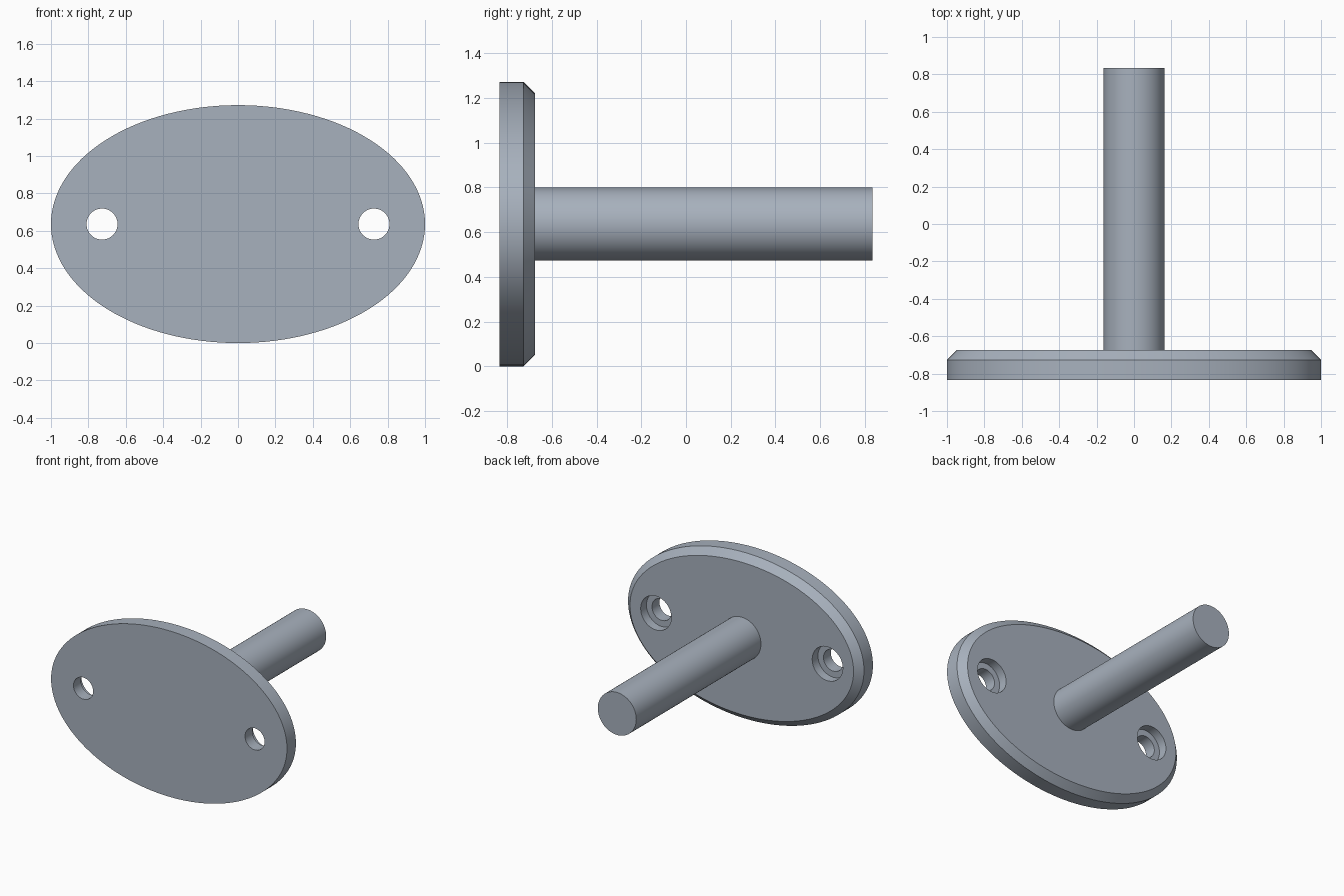
import bpy, bmesh, math

cube = bpy.data.objects.get("Cube")
if cube:
    bpy.data.objects.remove(cube, do_unlink=True)

CENTRE_Z = 0.636
FRONT, RIM, BACK, END = -0.835, -0.727, -0.675, 0.835

steel = bpy.data.materials.new("steel grey")
steel.use_nodes = True
colour = (0.39, 0.44, 0.51, 1)
steel.diffuse_color = colour
steel.node_tree.nodes["Principled BSDF"].inputs["Base Color"].default_value = colour


def loft(name, sections, sides, x=0):
    """Closed solid along y through elliptical sections (y, x radius, z radius)."""
    bm = bmesh.new()
    rings = []
    for y, rx, rz in sections:
        angles = [2 * math.pi * i / sides for i in range(sides)]
        rings.append([bm.verts.new((x + rx * math.cos(a), y, CENTRE_Z + rz * math.sin(a)))
                      for a in angles])
    for low, high in zip(rings, rings[1:]):
        for i in range(sides):
            j = (i + 1) % sides
            bm.faces.new((low[i], low[j], high[j], high[i]))
    bm.faces.new(rings[0])
    bm.faces.new(rings[-1])
    bmesh.ops.recalc_face_normals(bm, faces=bm.faces)
    mesh = bpy.data.meshes.new(name)
    bm.to_mesh(mesh)
    bm.free()
    mesh.materials.append(steel)
    obj = bpy.data.objects.new(name, mesh)
    bpy.context.collection.objects.link(obj)
    return obj


def select(obj):
    bpy.ops.object.select_all(action="DESELECT")
    obj.select_set(True)
    bpy.context.view_layer.objects.active = obj


# Oval mounting plate with a chamfered back rim
plate = loft("mounting_plate",
             [(FRONT, 1, 0.636), (RIM, 1, 0.636), (BACK, 0.948, 0.584)], 128)

# Counterbored screw holes
for side in (-1, 1):
    hole, bore, step = 0.083, 0.13, BACK - 0.07
    cutter = loft("screw_hole_cutter",
                  [(FRONT - 0.1, hole, hole), (step, hole, hole),
                   (step, bore, bore), (BACK + 0.1, bore, bore)], 48, side * 0.727)
    cutter.hide_render = True
    cut = plate.modifiers.new("screw_hole", "BOOLEAN")
    cut.operation = "DIFFERENCE"
    cut.solver = "EXACT"
    cut.object = cutter
    select(plate)
    bpy.ops.object.modifier_apply(modifier=cut.name)
    bpy.data.objects.remove(cutter, do_unlink=True)

# Round post standing out of the back
post = loft("post", [(BACK - 0.01, 0.163, 0.163), (END, 0.163, 0.163)], 64)

for part in (plate, post):
    select(part)
    bpy.ops.object.shade_smooth_by_angle(angle=math.radians(30))
